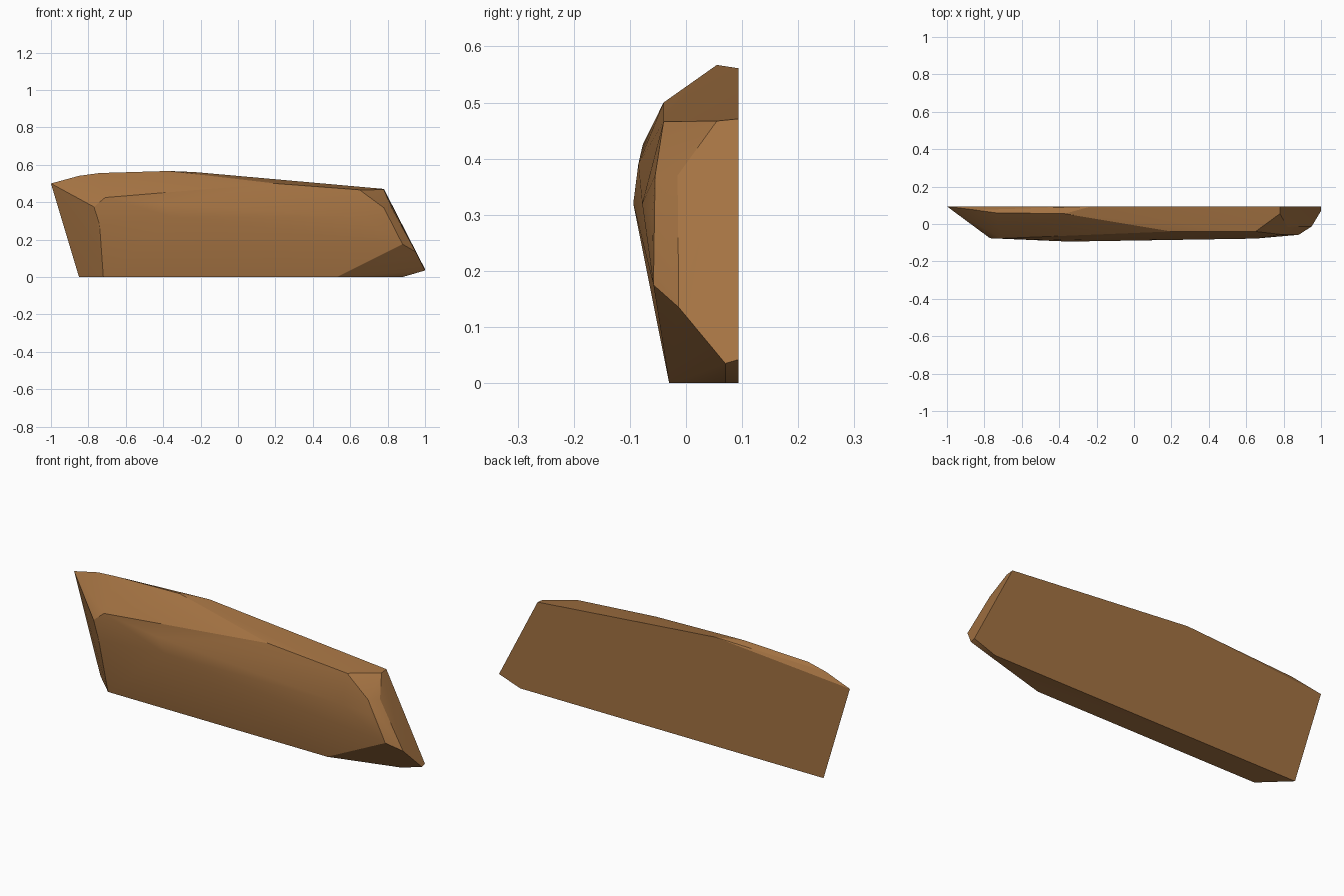
import bpy, bmesh, math

if "Cube" in bpy.data.objects:
    bpy.data.objects.remove(bpy.data.objects["Cube"])

brown = bpy.data.materials.new("brown rock")
brown.diffuse_color = (0.37, 0.17, 0.055, 1)
brown.use_nodes = True
brown.node_tree.nodes["Principled BSDF"].inputs["Base Color"].default_value = brown.diffuse_color

BACK = 0.094
# Flat back outline (x, z)
back = [(-1, .5), (-.23, .561), (.78, .471), (1, .042), (.88, 0), (-.85, 0)]
# Chipped front corners (x, y, z)
front = [
    (-.85, .075, .541), (-.74, .06, .556), (-.37, .055, .567),   # top ridge
    (.2, -.04, .5), (.65, -.04, .466), (.78, .055, .467),        # top bevel
    (-.71, -.077, .425), (-.4, -.085, .39),                      # front upper edge
    (-.77, -.076, .375), (-.74, -.077, .28),                     # left edge
    (-.35, -.094, .32), (.1, -.087, .32), (.65, -.078, .32),     # front bulge
    (.78, -.055, .37), (.8, -.06, .3), (.88, -.058, .175),       # right chip
    (.82, -.015, .37), (.95, -.013, .135), (1, .07, .035),       # right end
    (-.72, -.03, 0), (.53, -.03, 0), (.88, .07, 0),              # foot
]

# Wrap the corners in a faceted hull
bm = bmesh.new()
for p in [(x, BACK, z) for x, z in back] + front:
    bm.verts.new(p)
res = bmesh.ops.convex_hull(bm, input=bm.verts[:])
loose = [v for v in bm.verts if not v.link_faces]
bmesh.ops.delete(bm, geom=loose, context='VERTS')
bmesh.ops.dissolve_limit(bm, angle_limit=math.radians(1),
                         verts=bm.verts[:], edges=bm.edges[:])
bmesh.ops.recalc_face_normals(bm, faces=bm.faces[:])
mesh = bpy.data.meshes.new("rock_slab")
bm.to_mesh(mesh)
bm.free()
mesh.materials.append(brown)

rock = bpy.data.objects.new("rock_slab", mesh)
bpy.context.collection.objects.link(rock)
bpy.context.view_layer.objects.active = rock
rock.select_set(True)
# Soft front, crisp chips
bpy.ops.object.shade_smooth_by_angle(angle=math.radians(20))
